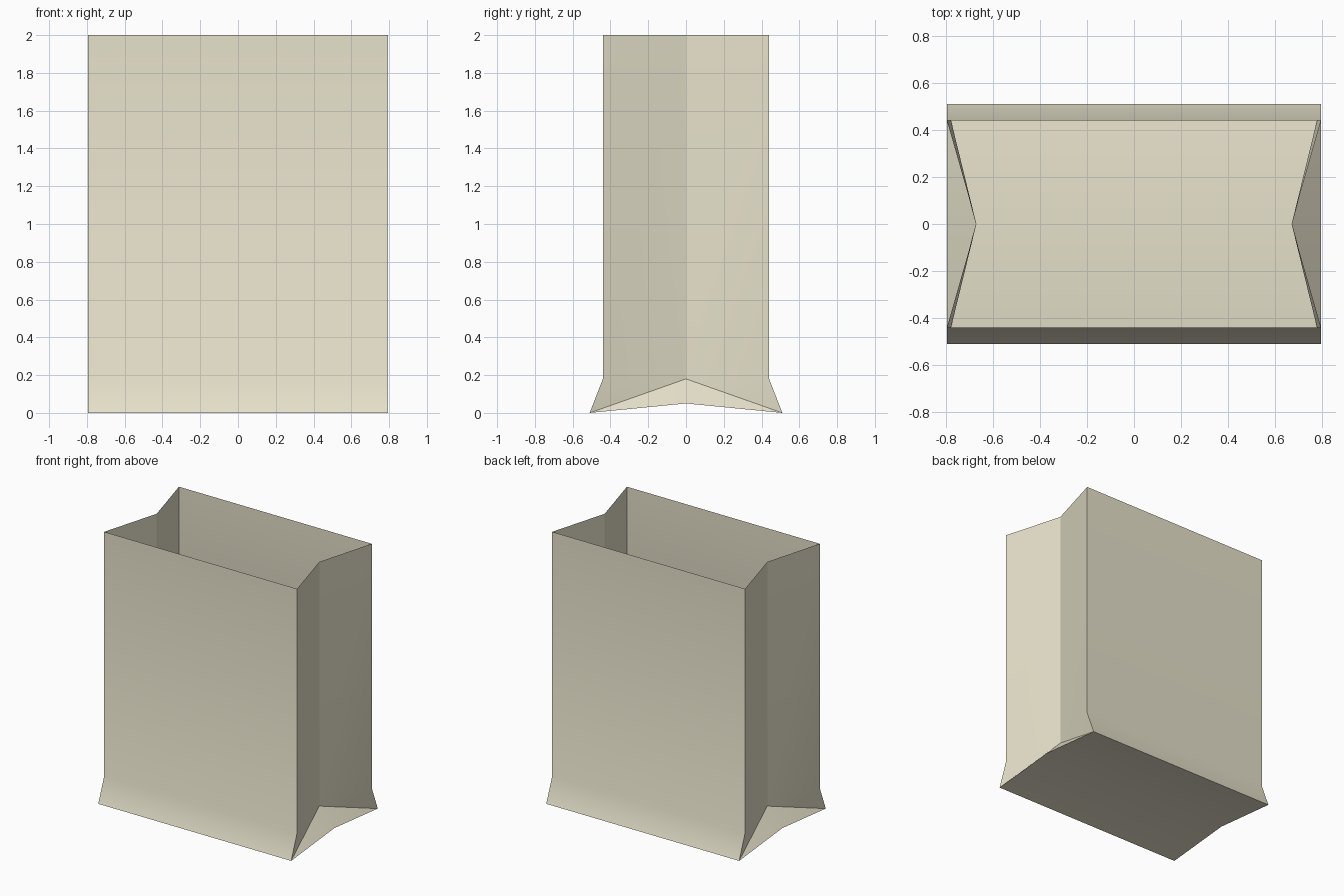
import bpy, bmesh, math

if "Cube" in bpy.data.objects:
    bpy.data.objects.remove(bpy.data.objects["Cube"])

W, D, FLARE, FOLD = 0.795, 0.44, 0.51, 0.67   # half width, half depth, half base depth, gusset fold x
Z_TOP, Z_KNEE, Z_MID = 2.0, 0.18, 0.05

bm = bmesh.new()


def ring(z):
    # hourglass outline: four corners plus the two gusset folds
    pts = [(-W, -D), (W, -D), (FOLD, 0), (W, D), (-W, D), (-FOLD, 0)]
    return [bm.verts.new((x, y, z)) for x, y in pts]


top, knee = ring(Z_TOP), ring(Z_KNEE)

# Upright walls with folded gussets
for i in range(6):
    j = (i + 1) % 6
    bm.faces.new((knee[i], knee[j], top[j], top[i]))

# Flared base corners and the raised crease across the bottom
fl, fr, br, bl = [bm.verts.new((x, y, 0)) for x, y in
                  [(-W, -FLARE), (W, -FLARE), (W, FLARE), (-W, FLARE)]]
mr, ml = [bm.verts.new((x, 0, Z_MID)) for x in (W, -W)]

# Flared front and back
bm.faces.new((fl, fr, knee[1], knee[0]))
bm.faces.new((br, bl, knee[4], knee[3]))

# Triangular folds at each side
for a, b, mid, ka, fold, kb in ((fr, br, mr, knee[1], knee[2], knee[3]),
                                (bl, fl, ml, knee[4], knee[5], knee[0])):
    bm.faces.new((a, fold, ka))
    bm.faces.new((b, kb, fold))
    bm.faces.new((a, mid, fold))
    bm.faces.new((mid, b, fold))

# Bottom panels
bm.faces.new((fr, fl, ml, mr))
bm.faces.new((mr, ml, bl, br))

mesh = bpy.data.meshes.new("paper_bag")
bm.to_mesh(mesh)
bm.free()
bag = bpy.data.objects.new("paper_bag", mesh)
bpy.context.collection.objects.link(bag)

# Kraft paper colour
mat = bpy.data.materials.new("kraft_paper")
mat.diffuse_color = (0.80, 0.76, 0.60, 1)
mat.use_nodes = True
mat.node_tree.nodes["Principled BSDF"].inputs["Base Color"].default_value = mat.diffuse_color
mesh.materials.append(mat)

bpy.context.view_layer.objects.active = bag
bag.select_set(True)
bpy.ops.object.shade_smooth_by_angle(angle=math.radians(30))
